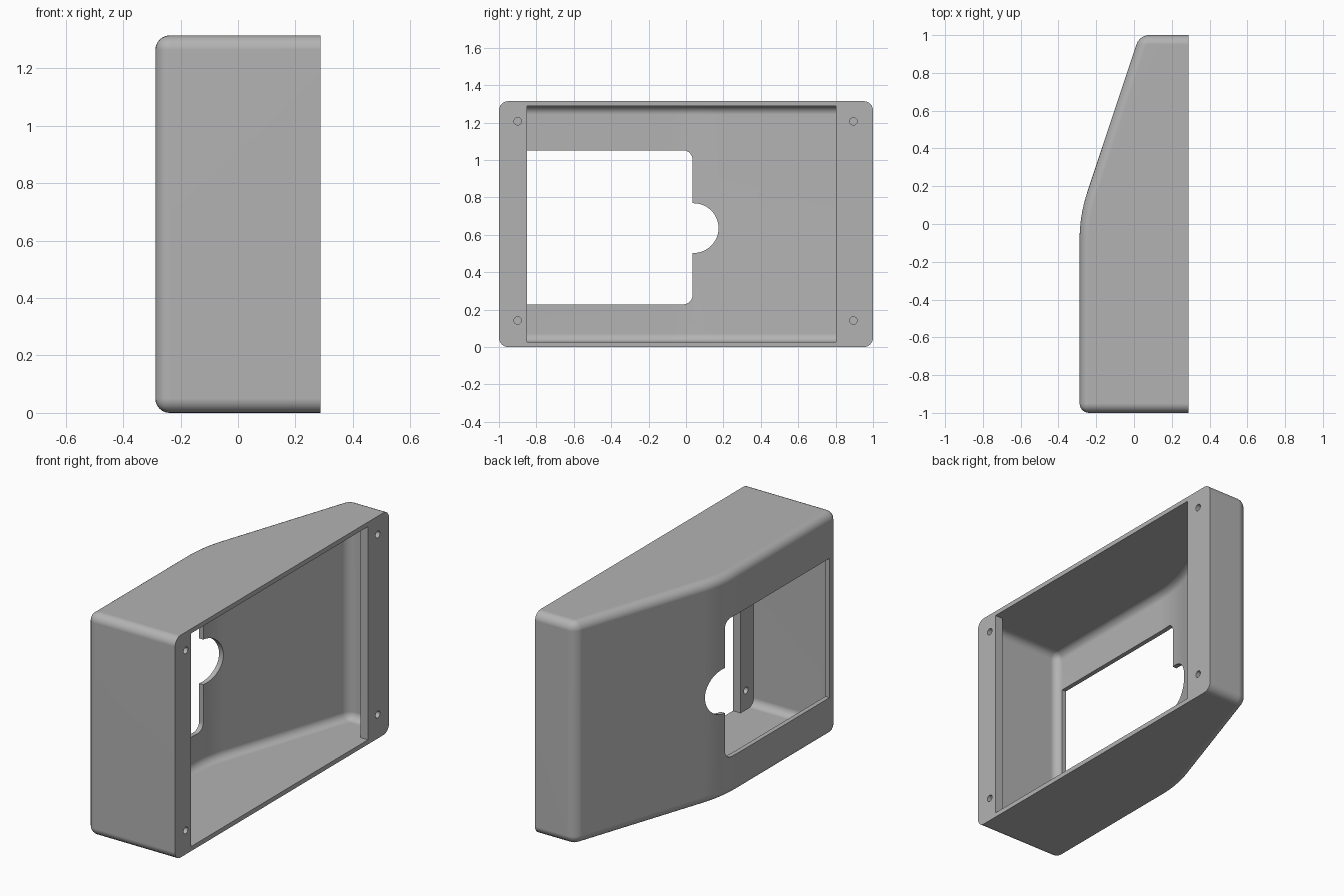
import bpy, bmesh
from math import sin, cos, radians, sqrt
from mathutils import Vector

if "Cube" in bpy.data.objects:
    bpy.data.objects.remove(bpy.data.objects["Cube"])

HALF_X, HEIGHT, WALL, FLANGE = 0.288, 1.315, 0.027, 0.05

grey = bpy.data.materials.new("light_grey")
grey.use_nodes = True
grey.diffuse_color = (0.45, 0.45, 0.45, 1)
grey.node_tree.nodes["Principled BSDF"].inputs["Base Color"].default_value = grey.diffuse_color


def arc(cx, cy, r, start, end, steps):
    angles = [radians(start + (end - start) * i / steps) for i in range(steps + 1)]
    return [(cx + r * cos(a), cy + r * sin(a)) for a in angles]


def prism(name, points, place, low, high, fillet=0):
    """Extrude an outline; optionally round every sharp edge off the open (+x) side."""
    bm = bmesh.new()
    face = bm.faces.new([bm.verts.new(place(a, b, low)) for a, b in points])
    top = bmesh.ops.extrude_face_region(bm, geom=[face])["geom"]
    shift = Vector(place(0, 0, high)) - Vector(place(0, 0, low))
    bmesh.ops.translate(bm, vec=shift, verts=[g for g in top if isinstance(g, bmesh.types.BMVert)])
    bmesh.ops.recalc_face_normals(bm, faces=bm.faces)
    if fillet:
        open_x = max(v.co.x for v in bm.verts)
        edges = [e for e in bm.edges if e.calc_face_angle() > 0.2
                 and any(v.co.x < open_x - 0.001 for v in e.verts)]
        bmesh.ops.bevel(bm, geom=edges, offset=fillet, offset_type='OFFSET', segments=6,
                        profile=0.5, affect='EDGES', clamp_overlap=False)
        bmesh.ops.recalc_face_normals(bm, faces=bm.faces)
    mesh = bpy.data.meshes.new(name)
    bm.to_mesh(mesh)
    bm.free()
    mesh.materials.append(grey)
    obj = bpy.data.objects.new(name, mesh)
    bpy.context.collection.objects.link(obj)
    return obj


def along_z(a, b, t):
    return (a, b, t)


def along_x(a, b, t):
    return (t, a, b)


def side_profile(inset, open_x):
    """Plan outline: straight back, soft bend, then a taper towards the far end."""
    back, end = -HALF_X + inset, 1 - inset
    taper_x = lambda y: 0.013 + (y - 0.95) / 3 + inset * sqrt(10) / 3
    bend_y = 0.95 + 3 * (back - taper_x(0.95))
    p0, p1 = Vector((back, bend_y - 0.13)), Vector((back, bend_y))
    p2 = Vector((taper_x(bend_y + 0.125), bend_y + 0.125))
    bend = [p0 * (1 - t) ** 2 + p1 * 2 * t * (1 - t) + p2 * t * t for t in [i / 8 for i in range(9)]]
    return [(open_x, -end), (back, -end)] + [tuple(p) for p in bend] + [(taper_x(end), end), (open_x, end)]


def cut(target, cutter):
    mod = target.modifiers.new("cut", 'BOOLEAN')
    mod.operation, mod.solver, mod.object = 'DIFFERENCE', 'EXACT', cutter
    bpy.context.view_layer.objects.active = target
    bpy.ops.object.modifier_apply(modifier=mod.name)
    bpy.data.objects.remove(cutter)


# Outer housing with rounded edges
housing = prism("housing", side_profile(0, HALF_X), along_z, 0, HEIGHT, 0.05)

# Hollow interior, closed at both ends by the mounting flanges
cut(housing, prism("cavity", side_profile(WALL, HALF_X - FLANGE), along_z, WALL, HEIGHT - WALL, 0.045))

# Open side between the flanges
y0, y1, z0, z1 = -0.85, 0.803, WALL, HEIGHT - WALL
cut(housing, prism("opening", [(y0, z0), (y1, z0), (y1, z1), (y0, z1)], along_x, 0.15, 0.4))

# Window with a half-round notch
window = ([(-0.93, 0.228)] + arc(-0.015, 0.278, 0.05, -90, 0, 6)
          + [(0.035, 0.503)] + arc(0.041, 0.636, 0.133, -90, 90, 24) + [(0.035, 0.769)]
          + arc(-0.015, 1.002, 0.05, 0, 90, 6) + [(-0.93, 1.052)])
cut(housing, prism("window", window, along_x, -0.4, -0.1))

# Screw holes through the flanges
for y in (-0.9, 0.895):
    for z in (0.142, 1.207):
        cut(housing, prism("screw_hole", arc(y, z, 0.02, 0, 345, 23), along_x, 0.2, 0.35))

# Smooth fillets, crisp cut edges
bpy.ops.object.select_all(action='DESELECT')
housing.select_set(True)
bpy.context.view_layer.objects.active = housing
bpy.ops.object.shade_smooth_by_angle(angle=radians(30))
weighted = housing.modifiers.new("weighted_normals", 'WEIGHTED_NORMAL')
weighted.keep_sharp = True
